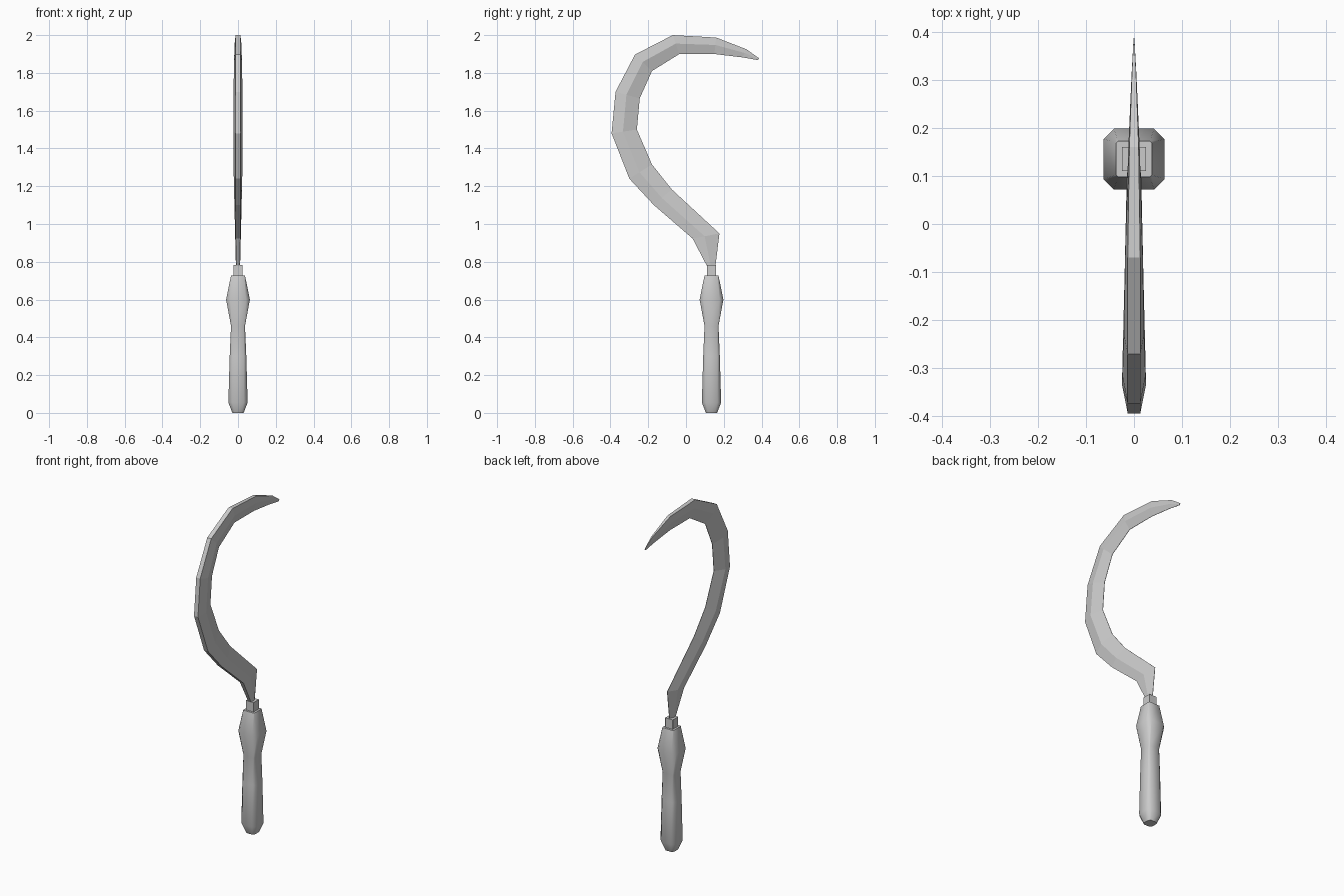
import bpy
import bmesh
import math

cube = bpy.data.objects.get("Cube")
if cube:
    bpy.data.objects.remove(cube, do_unlink=True)

GREY = (0.6, 0.6, 0.6, 1.0)
grey = bpy.data.materials.new("plain_grey")
grey.use_nodes = True
grey.diffuse_color = GREY
grey.node_tree.nodes["Principled BSDF"].inputs["Base Color"].default_value = GREY

GRIP_Y = 0.135


def loft(name, rings):
    """Skin a list of equal-length rings and cap both ends."""
    bm = bmesh.new()
    loops = [[bm.verts.new(p) for p in ring] for ring in rings]
    n = len(loops[0])
    for a, b in zip(loops, loops[1:]):
        for i in range(n):
            j = (i + 1) % n
            bm.faces.new((a[i], a[j], b[j], b[i]))
    bm.faces.new(loops[0][::-1])
    bm.faces.new(loops[-1])
    bmesh.ops.recalc_face_normals(bm, faces=bm.faces)
    mesh = bpy.data.meshes.new(name)
    bm.to_mesh(mesh)
    bm.free()
    mesh.materials.append(grey)
    obj = bpy.data.objects.new(name, mesh)
    bpy.context.collection.objects.link(obj)
    return obj


def cut_square(half, cut, z):
    """Square ring around the grip axis with its corners cut off."""
    s = half - cut
    corners = [(half, -s), (half, s), (s, half), (-s, half),
               (-half, s), (-half, -s), (-s, -half), (s, -half)]
    return [(x, y + GRIP_Y, z) for x, y in corners]


# Handle: half width, corner cut, height
handle_profile = [(0.03, 0.012, 0), (0.051, 0.02, 0.055), (0.044, 0.013, 0.3),
                  (0.037, 0.006, 0.46), (0.063, 0.021, 0.6), (0.037, 0.004, 0.727)]
handle = loft("handle", [cut_square(*p) for p in handle_profile])
bpy.context.view_layer.objects.active = handle
handle.select_set(True)
bpy.ops.object.shade_smooth_by_angle(angle=math.radians(50))
handle.select_set(False)

# Metal collar between handle and blade
loft("collar", [cut_square(0.025, 0.001, z) for z in (0.72, 0.783)])

# Blade: spine (y, z), cutting edge (y, z), half thickness at the ridge
stations = [
    ((0.115, 0.77), (0.155, 0.77), 0.011),
    ((0.035, 0.923), (0.177, 0.95), 0.015),
    ((-0.17, 1.10), (-0.075, 1.183), 0.020),
    ((-0.30, 1.24), (-0.18, 1.315), 0.023),
    ((-0.394, 1.48), (-0.26, 1.50), 0.025),
    ((-0.373, 1.70), (-0.245, 1.665), 0.024),
    ((-0.27, 1.897), (-0.18, 1.81), 0.021),
    ((-0.07, 2.0), (-0.035, 1.90), 0.018),
    ((0.16, 1.987), (0.15, 1.90), 0.012),
    ((0.32, 1.925), (0.30, 1.882), 0.005),
    ((0.387, 1.877), (0.380, 1.868), 0.001),
]


def blade_section(spine, edge, thick):
    """Flat spine, thickest at the ridge, thin at the cutting edge."""
    ridge = [s + (e - s) * 0.45 for s, e in zip(spine, edge)]
    back = min(0.013, thick * 0.8)
    tip = min(0.001, thick)
    half = [(back, spine), (thick, ridge), (tip, edge)]
    return [(w, *p) for w, p in half] + [(-w, *p) for w, p in reversed(half)]


loft("blade", [blade_section(*s) for s in stations])
